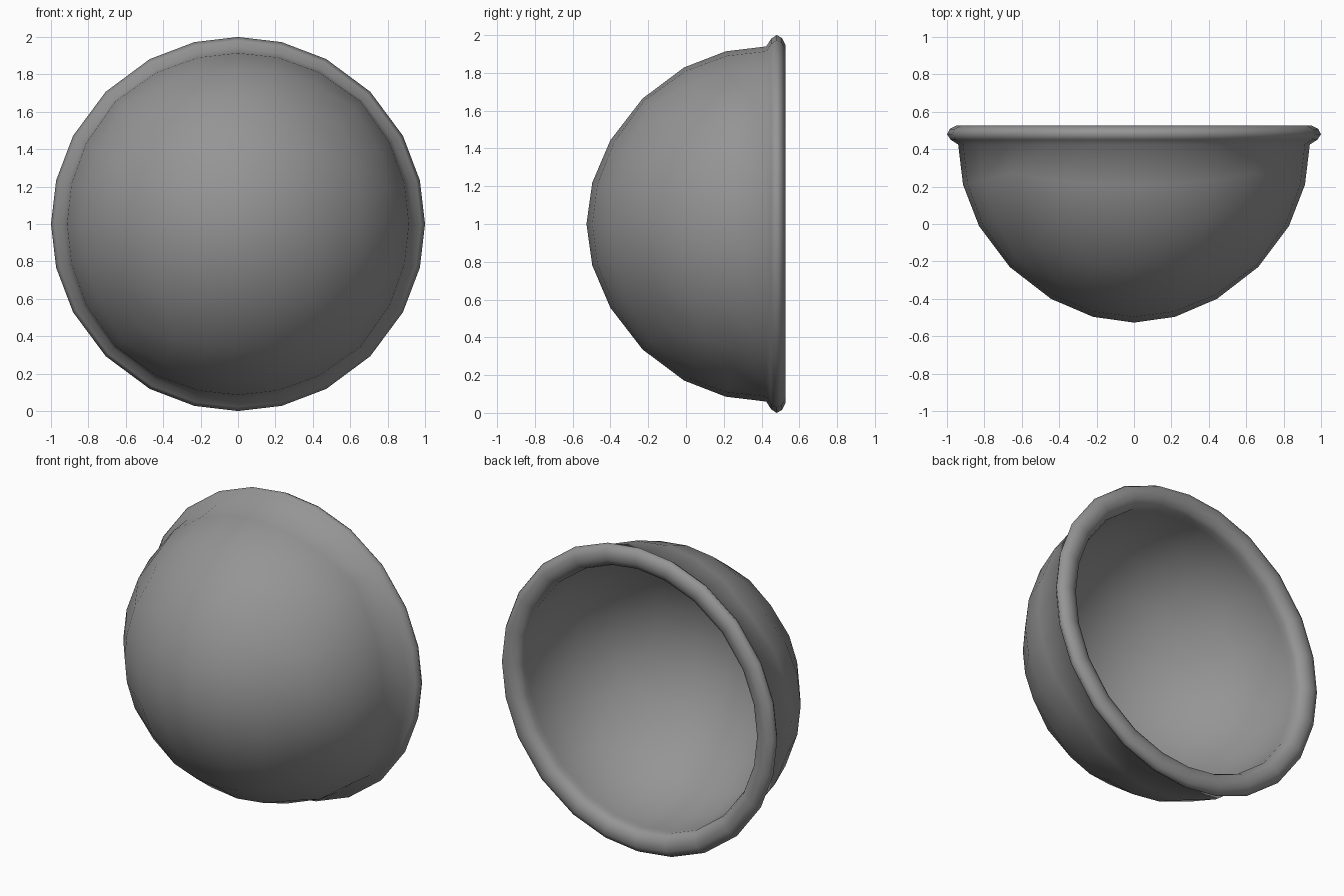
import bpy, bmesh
from mathutils import Vector

if "Cube" in bpy.data.objects:
    bpy.data.objects.remove(bpy.data.objects["Cube"])

STEPS = [0.0, 0.24, 0.535, 1.0]   # near-equal angles across each cube face
EQUATOR = 0.425                   # y of the hemisphere's open edge
OUTER, INNER = 0.94, 0.858


def spread(t):
    return STEPS[round(abs(t) * 3)] * (1 if t > 0 else -1)


def place(verts, radius, depth):
    """Scale a unit hemisphere to size, with a slightly deeper tip."""
    for v in verts:
        x, y, z = v.co
        v.co = Vector((x * radius, EQUATOR + y * (depth - 0.03 + 0.03 * y ** 6), z * radius))


# Half of a rounded cube, opening towards +y
bm = bmesh.new()
bmesh.ops.create_cube(bm, size=2)
bmesh.ops.subdivide_edges(bm, edges=bm.edges[:], cuts=5, use_grid_fill=True)
bmesh.ops.delete(bm, geom=[v for v in bm.verts if v.co.y > 0.1], context='VERTS')
for v in bm.verts:
    v.co = Vector([spread(c) for c in v.co]).normalized()

# Inner shell is a smaller copy of the outer shell
outer = bm.verts[:]
geom = bmesh.ops.duplicate(bm, geom=bm.verts[:] + bm.edges[:] + bm.faces[:])['geom']
inner = [g for g in geom if isinstance(g, bmesh.types.BMVert)]
place(outer, OUTER, 0.952)
place(inner, INNER, 0.87)

# Rolled rim: (radius, y) from the outer wall round to the inner wall
rim = [(0.98, 0.45), (1.0, 0.48), (0.985, 0.508), (0.95, 0.526),
       (0.905, 0.522), (0.87, 0.502), (0.855, 0.47), (INNER, EQUATOR)]
edges = [e for e in bm.edges if e.is_boundary
         and Vector((e.verts[0].co.x, e.verts[0].co.z)).length > 0.9]
for radius, y in rim:
    ret = bmesh.ops.extrude_edge_only(bm, edges=edges)['geom']
    edges = [g for g in ret if isinstance(g, bmesh.types.BMEdge)
             and abs(g.verts[0].co.y - g.verts[1].co.y) < 1e-5]
    for v in (g for g in ret if isinstance(g, bmesh.types.BMVert)):
        d = Vector((v.co.x, 0, v.co.z)).normalized() * radius
        v.co = Vector((d.x, y, d.z))
bmesh.ops.remove_doubles(bm, verts=bm.verts[:], dist=0.001)
bmesh.ops.recalc_face_normals(bm, faces=bm.faces[:])
for v in bm.verts:
    v.co.z += 1.0
for f in bm.faces:
    f.smooth = True

# Bowl object in dark grey
mesh = bpy.data.meshes.new("bowl")
bm.to_mesh(mesh)
bm.free()
grey = bpy.data.materials.new("dark_grey")
grey.diffuse_color = (0.3, 0.3, 0.3, 1)
grey.use_nodes = True
grey.node_tree.nodes["Principled BSDF"].inputs["Base Color"].default_value = grey.diffuse_color
mesh.materials.append(grey)
bowl = bpy.data.objects.new("bowl", mesh)
bpy.context.collection.objects.link(bowl)
